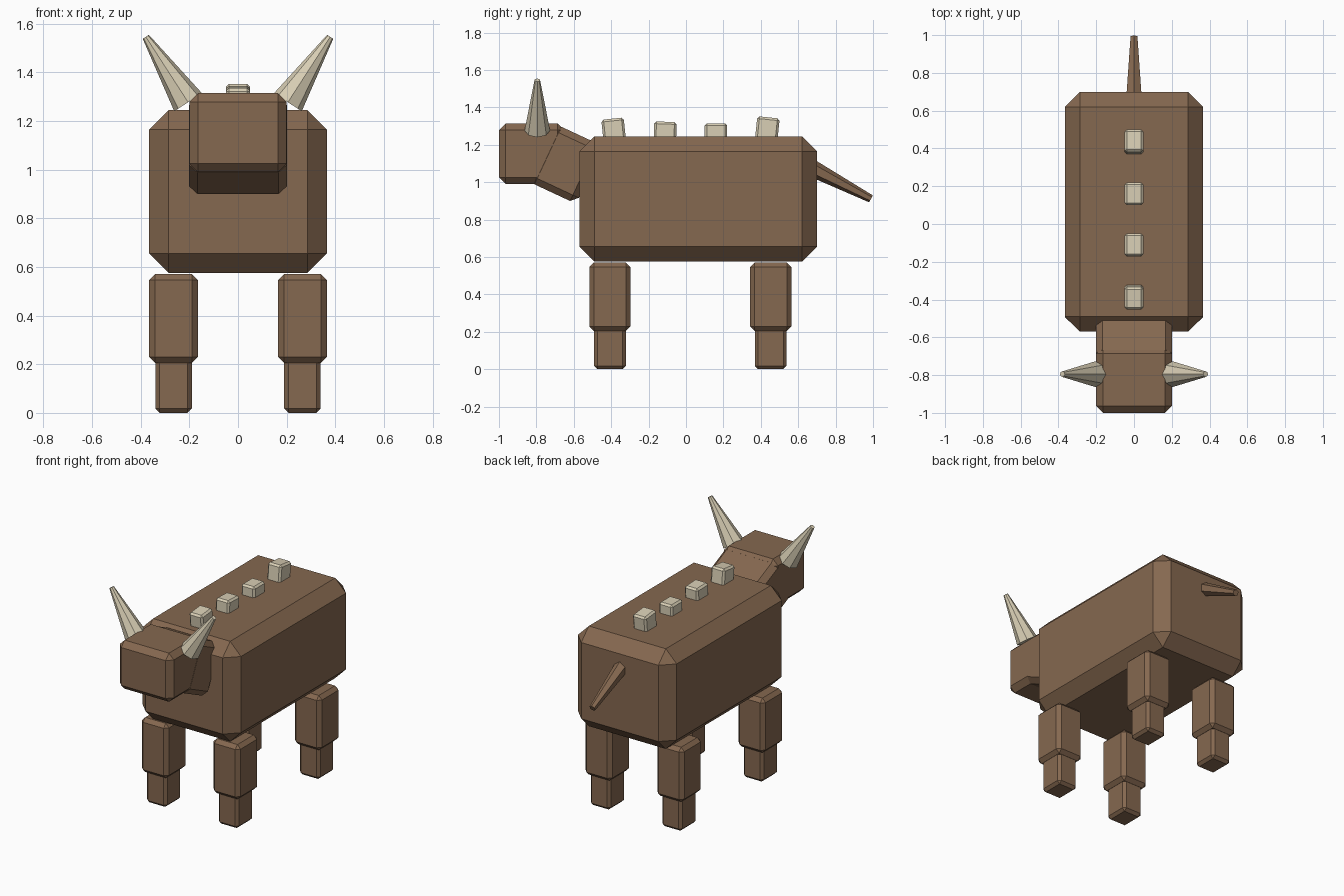
import bpy, bmesh, math
from mathutils import Vector

if "Cube" in bpy.data.objects:
    bpy.data.objects.remove(bpy.data.objects["Cube"])


def material(name, rgb):
    m = bpy.data.materials.new(name)
    m.diffuse_color = (*rgb, 1)
    m.use_nodes = True
    m.node_tree.nodes["Principled BSDF"].inputs["Base Color"].default_value = m.diffuse_color
    return m


HIDE = material("brown hide", (0.235, 0.138, 0.079))
BONE = material("pale bone", (0.69, 0.62, 0.46))


def finish(bm, name, mat):
    bmesh.ops.recalc_face_normals(bm, faces=bm.faces)
    me = bpy.data.meshes.new(name)
    bm.to_mesh(me)
    bm.free()
    me.materials.append(mat)
    ob = bpy.data.objects.new(name, me)
    bpy.context.collection.objects.link(ob)
    return ob


def block(name, center, size, bevel, mat, tilt=0):
    """Chamfered box, tilted by degrees about the x axis."""
    bm = bmesh.new()
    bmesh.ops.create_cube(bm, size=1)
    bmesh.ops.scale(bm, vec=size, verts=bm.verts)
    bmesh.ops.bevel(bm, geom=bm.edges[:], offset=bevel, segments=1,
                    affect='EDGES', profile=0.5)
    ob = finish(bm, name, mat)
    ob.location = center
    ob.rotation_euler.x = math.radians(tilt)
    return ob


def spike(name, start, end, r1, r2, sides, mat):
    """Tapered prism running from start to end."""
    start, end = Vector(start), Vector(end)
    axis = end - start
    bm = bmesh.new()
    bmesh.ops.create_cone(bm, cap_ends=True, segments=sides, radius1=r1,
                          radius2=r2, depth=axis.length)
    ob = finish(bm, name, mat)
    ob.location = (start + end) / 2
    ob.rotation_euler = axis.to_track_quat('Z', 'Y').to_euler()
    return ob


# Torso, neck and head
block("body", (0, 0.065, 0.91), (0.73, 1.27, 0.67), 0.08, HIDE)
block("neck", (0, -0.643, 1.098), (0.402, 0.28, 0.34), 0.035, HIDE, -25)
block("head", (0, -0.825, 1.152), (0.40, 0.35, 0.325), 0.036, HIDE)

# Legs and horns, mirrored left and right
for side, sx in (("left", 1), ("right", -1)):
    for end, y in (("front", -0.407), ("back", 0.453)):
        block(f"{end}_{side}_upper_leg", (sx * 0.265, y, 0.388),
              (0.20, 0.22, 0.365), 0.024, HIDE)
        block(f"{end}_{side}_lower_leg", (sx * 0.265, y, 0.115),
              (0.15, 0.17, 0.23), 0.018, HIDE)
    spike(f"{side}_horn", (sx * 0.205, -0.795, 1.277),
          (sx * 0.379, -0.795, 1.546), 0.068, 0.015, 8, BONE)

# Tail
spike("tail", (0, 0.66, 1.082), (0, 0.989, 0.911), 0.047, 0.021, 6, HIDE)

# Row of bony back studs: y, top height, tilt
for i, (y, top, tilt) in enumerate(((-0.386, 1.345, 6), (-0.112, 1.328, -2),
                                    (0.16, 1.32, 0), (0.434, 1.352, -6))):
    block(f"back_stud_{i + 1}", (0, y, top - 0.075), (0.10, 0.12, 0.14),
          0.012, BONE, tilt)
